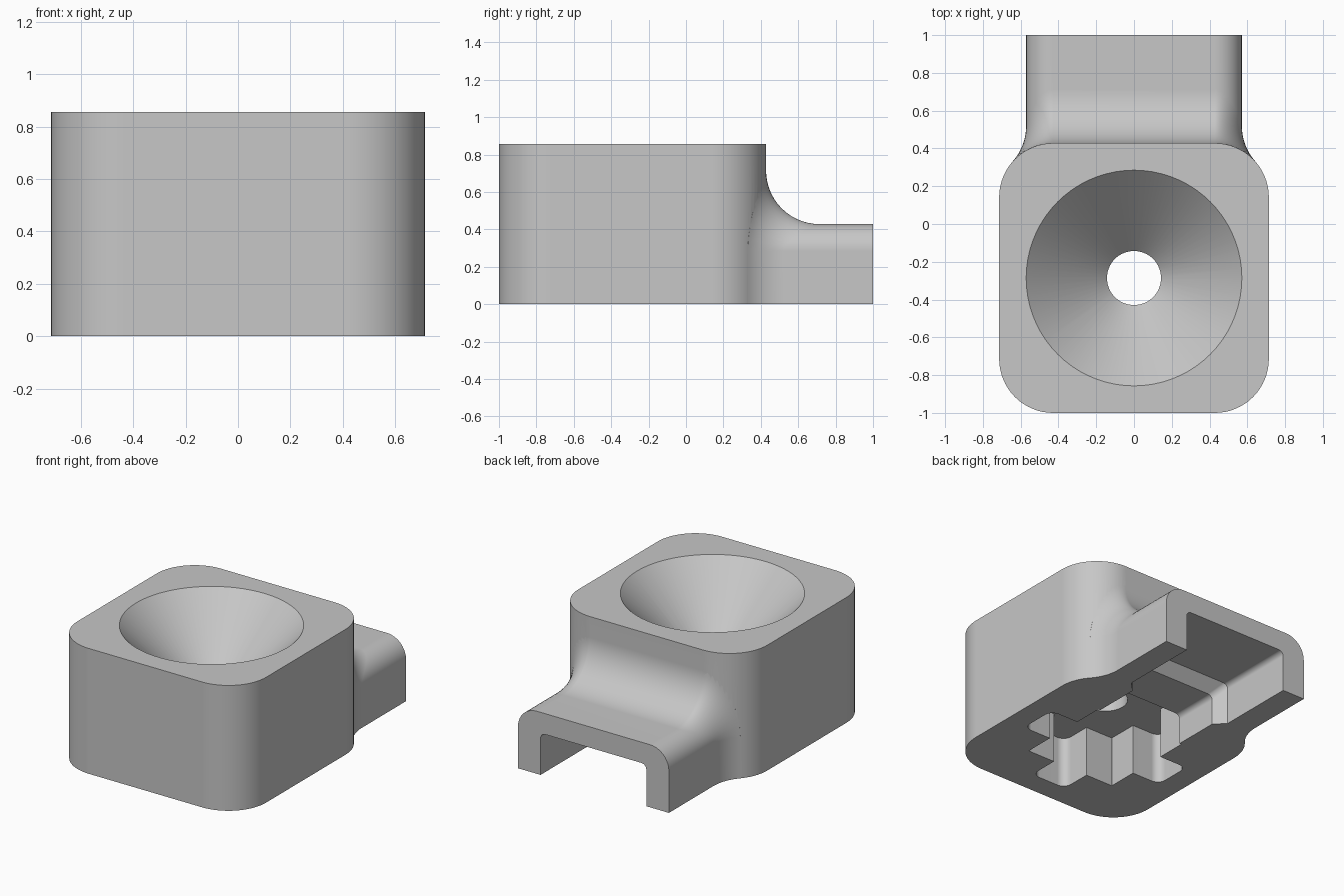
import bpy, bmesh, math
from mathutils import Vector

if "Cube" in bpy.data.objects:
    bpy.data.objects.remove(bpy.data.objects["Cube"])

# Main sizes
HALF_W, FRONT, BACK, TOP = 0.714, -1.0, 0.428, 0.857
CORNER = 0.286
MID = (FRONT + BACK) / 2
TAIL_W, TAIL_H, TAIL_R = 0.571, 0.428, 0.143
BLEND = 0.286

grey = bpy.data.materials.new("plain grey")
grey.use_nodes = True
colour = (0.57, 0.57, 0.57, 1)
grey.diffuse_color = colour
grey.node_tree.nodes["Principled BSDF"].inputs["Base Color"].default_value = colour


def loft(name, rings):
    """Closed solid through rings that share one point count."""
    bm = bmesh.new()
    rows = [[bm.verts.new(p) for p in ring] for ring in rings]
    n = len(rows[0])
    for a, b in zip(rows, rows[1:]):
        for i in range(n):
            j = (i + 1) % n
            bm.faces.new((a[i], a[j], b[j], b[i]))
    bm.faces.new(rows[0][::-1])
    bm.faces.new(rows[-1])
    bmesh.ops.recalc_face_normals(bm, faces=bm.faces)
    mesh = bpy.data.meshes.new(name)
    bm.to_mesh(mesh)
    bm.free()
    mesh.materials.append(grey)
    obj = bpy.data.objects.new(name, mesh)
    bpy.context.collection.objects.link(obj)
    return obj


def rounded_rect(cx, cy, hx, hy, r, steps):
    pts = []
    for k, (sx, sy) in enumerate([(1, 1), (-1, 1), (-1, -1), (1, -1)]):
        for s in range(steps + 1):
            a = math.pi / 2 * (k + s / steps)
            pts.append((cx + sx * (hx - r) + r * math.cos(a),
                        cy + sy * (hy - r) + r * math.sin(a)))
    return pts


def prism(name, outline, z0, z1):
    return loft(name, [[(x, y, z) for x, y in outline] for z in (z0, z1)])


def arch(w, h, r, base, steps):
    """Arch outline as (point, normal) pairs in the xz plane."""
    out = [(Vector((w, 0, base)), Vector((1, 0, 0)))]
    for side in (1, -1):
        for s in range(steps + 1):
            a = math.pi / 2 * s / steps
            if side < 0:
                a += math.pi / 2
            n = Vector((math.cos(a), 0, math.sin(a)))
            out.append((Vector((side * (w - r), 0, h - r)) + n * r, n))
    out.append((Vector((-w, 0, base)), Vector((-1, 0, 0))))
    return out


def combine(target, tool, operation):
    mod = target.modifiers.new(operation.lower(), 'BOOLEAN')
    mod.operation, mod.solver, mod.object = operation, 'EXACT', tool
    bpy.context.view_layer.objects.active = target
    bpy.ops.object.modifier_apply(modifier=mod.name)
    bpy.data.objects.remove(tool)


# Block with rounded upright edges
body = prism("holder_body", rounded_rect(0, MID, HALF_W, HALF_W, CORNER, 16), 0, TOP)

# Tail, flowing into the block through a rolling-ball fillet
STEPS = 14
columns = []
for p, n in arch(TAIL_W, TAIL_H, TAIL_R, 0, 10):
    ball = p + n * BLEND
    flat = HALF_W - CORNER
    pivot_x = max(-flat, min(flat, ball.x))
    pivot_y = BACK - CORNER
    ball.y = pivot_y + math.sqrt((CORNER + BLEND) ** 2 - (ball.x - pivot_x) ** 2)
    to_body = Vector((pivot_x - ball.x, pivot_y - ball.y, 0)).normalized()
    col = [Vector((p.x, 1, p.z))]
    col += [ball + (-n).slerp(to_body, s / STEPS) * BLEND for s in range(STEPS + 1)]
    col.append(Vector((col[-1].x, 0.2, col[-1].z)))
    columns.append(col)
combine(body, loft("tail", list(zip(*columns))), 'UNION')

# Funnel and its drain hole
profile = [(0.143, 0.2), (0.143, 0.428), (0.571, TOP), (0.621, TOP + 0.05)]
SIDES = 72
funnel = loft("funnel", [[(r * math.cos(math.tau * i / SIDES),
                           MID + r * math.sin(math.tau * i / SIDES), z)
                          for i in range(SIDES)] for r, z in profile])
combine(body, funnel, 'DIFFERENCE')

# Channel under the tail, stepping in through a taper
rings = []
for y, w, h in [(1.1, 0.4, 0.286), (0.45, 0.4, 0.286), (0.38, 0.33, 0.21), (-0.1, 0.33, 0.21)]:
    rings.append([(p.x, y, p.z) for p, n in arch(w, h, 0.035, -0.1, 4)])
combine(body, loft("channel", rings), 'DIFFERENCE')

# Square socket with a cross of round-ended notches
DEPTH = 0.35
combine(body, prism("socket", rounded_rect(0, MID, 0.345, 0.345, 0.002, 1), -0.1, DEPTH), 'DIFFERENCE')
for hx, hy in [(0.56, 0.135), (0.135, 0.56)]:
    # the rear notch stops inside the channel
    notch = prism("notch", rounded_rect(0, MID, hx, hy, 0.06, 6), -0.1, DEPTH)
    if hy > hx:
        for v in notch.data.vertices:
            v.co.y = min(v.co.y, MID + 0.3 + (v.co.y - MID) * 0.02)
    combine(body, notch, 'DIFFERENCE')

# Smooth shading with crisp edges
bpy.context.view_layer.objects.active = body
body.select_set(True)
bpy.ops.object.shade_smooth_by_angle(angle=math.radians(30))
weighted = body.modifiers.new("weighted normals", 'WEIGHTED_NORMAL')
weighted.keep_sharp = True
